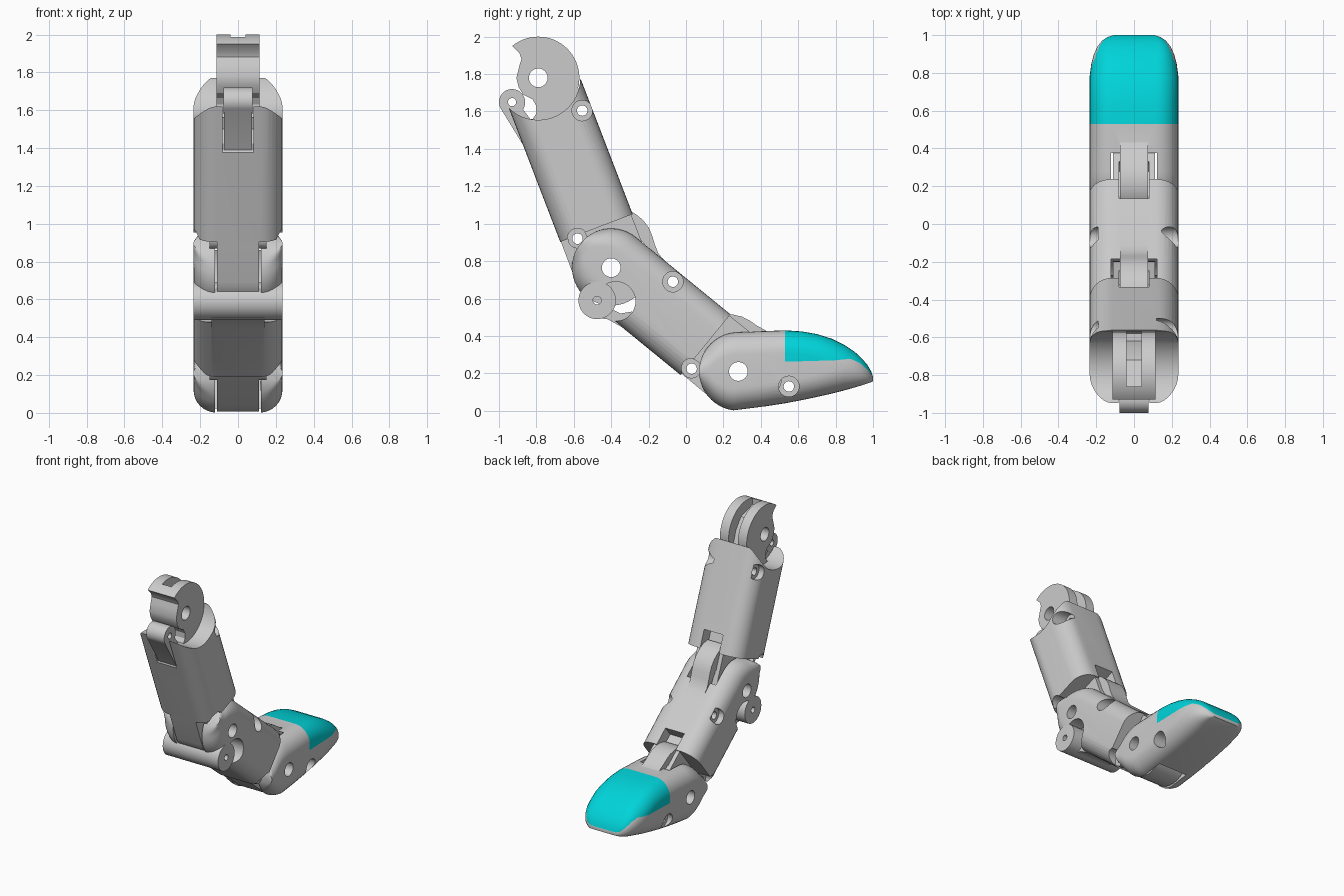
import bpy, bmesh, math
from mathutils import Vector

if "Cube" in bpy.data.objects:
    bpy.data.objects.remove(bpy.data.objects["Cube"])

# Hinge centres in the (y, z) side plane
HINGES = [Vector((-.79, 1.78)), Vector((-.4, .765)), Vector((.28, .21)), Vector((1, .21))]


def frame(i):
    """Point mapper for segment i: u along the segment, v towards its back."""
    p, d = HINGES[i], (HINGES[i + 1] - HINGES[i]).normalized()
    n = Vector((-d.y, d.x))
    return lambda u, v: p + u * d + v * n


def length(i):
    return (HINGES[i + 1] - HINGES[i]).length


def bridge(name, rings):
    """Closed solid from a list of matching rings of 3D points."""
    bm = bmesh.new()
    loops = [[bm.verts.new(p) for p in r] for r in rings]
    for a, b in zip(loops, loops[1:]):
        for k in range(len(a)):
            j = (k + 1) % len(a)
            bm.faces.new((a[k], a[j], b[j], b[k]))
    bm.faces.new(loops[0][::-1])
    bm.faces.new(loops[-1])
    bmesh.ops.recalc_face_normals(bm, faces=bm.faces)
    me = bpy.data.meshes.new(name)
    bm.to_mesh(me)
    bm.free()
    ob = bpy.data.objects.new(name, me)
    bpy.context.collection.objects.link(ob)
    return ob


def slab(name, pts, x0, x1):
    """Side profile of (y, z) points extruded across x."""
    return bridge(name, [[(x, p[0], p[1]) for p in pts] for x in (x0, x1)])


def disc(name, c, r, x0, x1, n=48):
    a = [2 * math.pi * k / n for k in range(n)]
    return slab(name, [(c[0] + r * math.cos(t), c[1] + r * math.sin(t)) for t in a], x0, x1)


def loft(name, f, sections):
    """Rounded-rectangle sections (u, v_low, v_high, half_width)."""
    rings = []
    for u, lo, hi, w in sections:
        r = min(.12, (hi - lo) * .47, w * .9)
        ring = []
        for q, (sx, sv) in enumerate(((1, 1), (-1, 1), (-1, -1), (1, -1))):
            for k in range(9):
                t = math.pi / 2 * (q + k / 8)
                v = (hi - r if sv > 0 else lo + r) + r * math.sin(t)
                p = f(u, v)
                ring.append((sx * (w - r) + r * math.cos(t), p[0], p[1]))
        rings.append(ring)
    return bridge(name, rings)


def combine(ob, other, op='DIFFERENCE', keep=False):
    m = ob.modifiers.new('bool', 'BOOLEAN')
    m.operation, m.solver, m.object = op, 'EXACT', other
    bpy.context.view_layer.objects.active = ob
    bpy.ops.object.modifier_apply(modifier=m.name)
    if not keep:
        bpy.data.objects.remove(other)


def add(ob, other):
    combine(ob, other, 'UNION')


def tongue(ob, i):
    """Narrow tongue that fills the fork of the next segment."""
    f, L = frame(i), length(i)
    arc = [math.radians(90 - 7.5 * k) for k in range(25)]
    pts = [f(L - .36, -.2), f(L - .36, .2)]
    pts += [f(L + .203 * math.cos(t), .203 * math.sin(t)) for t in arc]
    add(ob, slab('tongue', pts, -.11, .11))
    # recess that receives the strap of the next segment
    box = [f(L - .36, .12), f(L - .1, .12), f(L - .1, .3), f(L - .36, .3)]
    combine(ob, slab('recess', box, -.08, .08))
    combine(ob, disc('pivot', HINGES[i + 1], .05, -.5, .5))


def fork(ob, i):
    """Slot between two ears, curved strap and pivot hole."""
    f = frame(i)
    combine(ob, disc('slot', HINGES[i], .235, -.122, .122))
    strap = [(-.18, .265), (-.13, .295), (-.08, .305), (-.03, .305), (.02, .293), (.06, .272),
             (.1, .245), (.15, .217), (.21, .209), (.27, .16), (.27, .1), (.2, .12),
             (.12, .18), (.06, .21), (0, .22), (-.08, .215), (-.15, .215)]
    add(ob, slab('strap', [f(*p) for p in strap], -.075, .075))
    combine(ob, disc('pivot', HINGES[i], .05, -.5, .5))


def screw(ob, c, right=.12, left=.19):
    combine(ob, disc('hole', c, .028, -.5, .5, 24))
    combine(ob, disc('bore', c, .055, right, .5, 32))
    combine(ob, disc('bore', c, .055, -.5, -left, 32))


def pin_boss(ob, c):
    add(ob, disc('boss', c, .052, -.15, .15, 32))
    screw(ob, c, .15, .15)


def ear_arc(n=11):
    """Sections of the round hinge end."""
    ts = [math.radians(10 + 80 * k / n) for k in range(n)]
    return [(-.21 * math.cos(t), -.21 * math.sin(t), .21 * math.sin(t), .235) for t in ts]


# Upper segment: body scooped around its top hinge
f, L = frame(0), length(0)
upper = loft('upper_segment', f, [(.09, -.205, .21, .235), (L - .226, -.205, .21, .235)])
combine(upper, disc('scoop', HINGES[0], .225, -.5, .5, 64))

# Top hinge head with hook-shaped bite and strap slot
head = disc('head', HINGES[0], .22, -.113, .113, 64)
add(head, slab('neck', [f(0, -.17), f(.35, -.17), f(.35, .18), f(0, .18)], -.112, .112))
bite = [(-1.1, 2.0), (-.93, 1.95), (-.89, 1.91), (-.88, 1.88), (-.892, 1.84), (-.907, 1.78),
        (-.895, 1.73), (-.87, 1.69), (-.82, 1.665), (-.8, 1.63), (-.8, 1.59), (-.82, 1.56),
        (-.85, 1.56), (-.9, 1.53), (-1.1, 1.6)]
combine(head, slab('bite', bite, -.3, .3))
slot = [(-.86, 2.1), (-.86, 1.94), (-.72, 1.9), (-.66, 1.82), (-.62, 1.7), (-.5, 1.7), (-.5, 2.1)]
combine(head, slab('strap_slot', slot, -.04, .04))
combine(head, disc('pivot', HINGES[0], .05, -.5, .5))
add(upper, head)
cut = [(-1.1, 1.7), (-.87, 1.62), (-.82, 1.5), (-.86, 1.36), (-1.1, 1.36)]
combine(upper, slab('front_recess', cut, -.082, .082))
arm = [(-.993, 1.62), (-.84, 1.37), (-.78, 1.45), (-.825, 1.55), (-.87, 1.61), (-.9, 1.66)]
add(upper, slab('arm', arm, -.075, .075))
add(upper, disc('small_barrel', (-.93, 1.65), .07, -.0755, .0755))
combine(upper, disc('hole', (-.93, 1.65), .022, -.5, .5, 24))
screw(upper, (-.555, 1.605))
tongue(upper, 0)
pin_boss(upper, (-.58, .92))

# Middle segment: fork, tongue and the wide cable barrel underneath
f, L = frame(1), length(1)
middle = loft('middle_segment', f, ear_arc() + [(0, -.21, .21, .235), (L - .226, -.21, .21, .235)])
fork(middle, 1)
combine(middle, disc('scoop', (-.375, .585), .105, -.5, .5))
arm = [(-.52, .5), (-.42, .49), (-.33, .44), (-.24, .44), (-.29, .53), (-.35, .52), (-.43, .56)]
add(middle, slab('arm', arm, -.14, .14))
add(middle, disc('barrel', (-.475, .59), .1, -.234, .234))
combine(middle, disc('hole', (-.475, .59), .022, -.5, .5, 24))
screw(middle, (-.07, .69))
tongue(middle, 1)
pin_boss(middle, (.03, .225))

# Fingertip: lofted along y, tapering to a thin rounded tip
tip_sections = [(.28, .005, .42, .235), (.4, .02, .425, .235), (.53, .04, .43, .235),
                (.62, .057, .424, .235), (.7, .074, .41, .235), (.78, .092, .385, .235),
                (.85, .11, .35, .226), (.9, .124, .317, .212), (.94, .136, .28, .193),
                (.97, .146, .245, .17), (.99, .153, .21, .14), (1, .157, .18, .11)]
tip = loft('fingertip', frame(2),
           ear_arc() + [(y - .28, a - .21, b - .21, w) for y, a, b, w in tip_sections])
fork(tip, 2)
screw(tip, (.55, .13))

# Coloured pad split off the top of the fingertip
pad = tip.copy()
pad.data = tip.data.copy()
pad.name = 'tip_pad'
bpy.context.collection.objects.link(pad)
region = slab('region', [(.53, .262), (.8, .27), (.88, .278), (.93, .255), (.97, .22),
                         (1.01, .168), (1.1, .5), (.53, .6)], -.5, .5)
combine(pad, region, 'INTERSECT', keep=True)
combine(tip, region)
mat = bpy.data.materials.new('cyan')
mat.diffuse_color = (0.0, .66, .7, 1)
mat.use_nodes = True
mat.node_tree.nodes["Principled BSDF"].inputs["Base Color"].default_value = mat.diffuse_color
pad.data.materials.clear()
pad.data.materials.append(mat)

# Smooth the rounded surfaces, keep edges crisp
for ob in (upper, middle, tip, pad):
    bpy.ops.object.select_all(action='DESELECT')
    ob.select_set(True)
    bpy.context.view_layer.objects.active = ob
    bpy.ops.object.shade_smooth_by_angle(angle=math.radians(28))
